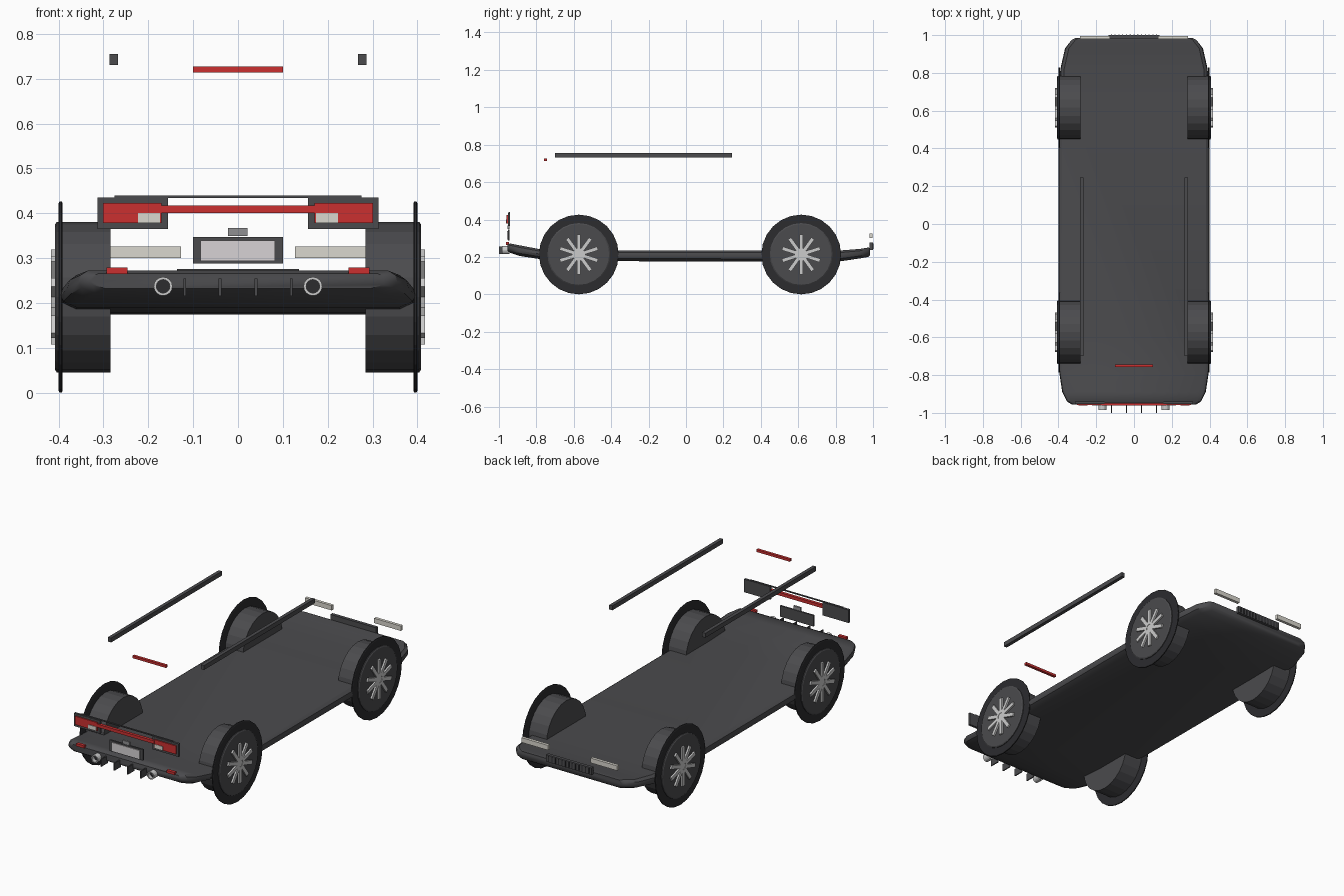
import bpy, bmesh, math
from mathutils import Matrix, Vector

if "Cube" in bpy.data.objects:
    bpy.data.objects.remove(bpy.data.objects["Cube"])


def mat(name, rgb):
    m = bpy.data.materials.new(name)
    m.diffuse_color = (*rgb, 1)
    m.use_nodes = True
    m.node_tree.nodes["Principled BSDF"].inputs["Base Color"].default_value = m.diffuse_color
    return m


DARK = mat("dark_trim", (0.07, 0.07, 0.075))
BLACK = mat("rubber", (0.025, 0.025, 0.028))
RED = mat("red_lens", (0.6, 0.03, 0.03))
CLEAR = mat("clear_lens", (0.7, 0.68, 0.62))
PLATE = mat("plate_white", (0.68, 0.65, 0.66))
SILVER = mat("silver", (0.6, 0.6, 0.63))
GREY = mat("mid_grey", (0.28, 0.28, 0.29))


def finish(name, bm, material, smooth=None):
    bmesh.ops.recalc_face_normals(bm, faces=bm.faces)
    me = bpy.data.meshes.new(name)
    bm.to_mesh(me)
    bm.free()
    me.materials.append(material)
    ob = bpy.data.objects.new(name, me)
    bpy.context.collection.objects.link(ob)
    if smooth:
        bpy.ops.object.select_all(action='DESELECT')
        ob.select_set(True)
        bpy.context.view_layer.objects.active = ob
        bpy.ops.object.shade_smooth_by_angle(angle=math.radians(smooth))
    return ob


def box(name, x, y, z, material):
    bm = bmesh.new()
    lo, hi = Vector((x[0], y[0], z[0])), Vector((x[1], y[1], z[1]))
    size = Matrix.Diagonal((*(hi - lo), 1))
    bmesh.ops.create_cube(bm, size=1, matrix=Matrix.Translation((lo + hi) / 2) @ size)
    return finish(name, bm, material)


def pair(name, x, y, z, material):
    for s, side in ((-1, "left"), (1, "right")):
        box(f"{name}_{side}", sorted((s * x[0], s * x[1])), y, z, material)


def lathe(name, profile, origin, axis, material, n=24, closed=False):
    """Revolve (distance along axis, radius) points about an axis."""
    bm = bmesh.new()
    rot = Vector((0, 0, 1)).rotation_difference(Vector(axis)).to_matrix()
    rings = []
    for d, r in profile:
        rings.append([bm.verts.new(Vector(origin) + rot @ Vector(
            (r * math.cos(2 * math.pi * i / n), r * math.sin(2 * math.pi * i / n), d)))
            for i in range(n)])
    for a, b in zip(rings, rings[1:] + (rings[:1] if closed else [])):
        for i in range(n):
            bm.faces.new((a[i], a[(i + 1) % n], b[(i + 1) % n], b[i]))
    if not closed:
        bm.faces.new(rings[0])
        bm.faces.new(rings[-1])
    return finish(name, bm, material)


# Underbody pan, lofted along y: (y, half width, bottom z, top z)
sections = [(-0.955, 0.33, 0.232, 0.266), (-0.94, 0.355, 0.222, 0.272),
            (-0.89, 0.38, 0.205, 0.262), (-0.79, 0.395, 0.19, 0.243),
            (-0.60, 0.40, 0.178, 0.236), (0.60, 0.40, 0.174, 0.234),
            (0.82, 0.39, 0.176, 0.234), (0.93, 0.365, 0.192, 0.243),
            (0.975, 0.33, 0.2, 0.25), (0.985, 0.31, 0.21, 0.247)]
bm = bmesh.new()
loops = []
for y, w, zb, zt in sections:
    h = zt - zb
    half = [(w - 0.035, zb), (w - 0.006, zb + 0.25 * h), (w, zb + 0.5 * h),
            (w - 0.004, zb + 0.8 * h), (w - 0.02, zt)]
    pts = half + [(-x, z) for x, z in reversed(half)]
    loops.append([bm.verts.new((x, y, z)) for x, z in pts])
for a, b in zip(loops, loops[1:]):
    for i in range(len(a)):
        j = (i + 1) % len(a)
        bm.faces.new((a[i], a[j], b[j], b[i]))
bm.faces.new(loops[0])
bm.faces.new(loops[-1])
finish("underbody", bm, DARK, 35)

# Wheels: wide drum, thin outer tyre disc, rim with ten spokes
for end, y in (("rear", -0.573), ("front", 0.616)):
    for s, side in ((-1, "left"), (1, "right")):
        tag, c, ax = f"{end}_{side}", (0, y, 0.213), (s, 0, 0)
        lathe("wheel_drum_" + tag, [(0.284, 0.168), (0.404, 0.168), (0.408, 0.162)], c, ax, DARK)
        lathe("tyre_" + tag, [(0.391, 0.209), (0.393, 0.213), (0.398, 0.213), (0.4, 0.209)],
              c, ax, BLACK)
        lathe("hub_" + tag, [(0.405, 0.022), (0.415, 0.02)], c, ax, SILVER, 12)
        bm = bmesh.new()
        for k in range(10):
            m = (Matrix.Translation((s * 0.411, y, 0.213))
                 @ Matrix.Rotation(k * math.pi / 5, 4, 'X')
                 @ Matrix.Translation((0, 0, 0.062)) @ Matrix.Diagonal((0.012, 0.02, 0.088, 1)))
            bmesh.ops.create_cube(bm, size=1, matrix=m)
        finish("spokes_" + tag, bm, SILVER)

# Roof rails and high brake light
pair("roof_rail", (0.268, 0.287), (-0.70, 0.245), (0.731, 0.755), DARK)
box("high_brake_light", (-0.1, 0.1), (-0.758, -0.743), (0.714, 0.727), RED)

# Tail lights with joining strip
pair("tail_light_housing", (0.156, 0.313), (-0.953, -0.940), (0.365, 0.435), DARK)
pair("tail_light_lens", (0.17, 0.301), (-0.959, -0.950), (0.378, 0.423), RED)
pair("reverse_light", (0.174, 0.223), (-0.962, -0.952), (0.378, 0.4), CLEAR)
box("tail_light_strip", (-0.172, 0.172), (-0.961, -0.945), (0.4, 0.417), RED)
box("tailgate_trim", (-0.275, 0.275), (-0.950, -0.942), (0.434, 0.439), DARK)

# Number plate and latch
box("plate_frame", (-0.1, 0.1), (-0.953, -0.944), (0.288, 0.347), DARK)
box("plate", (-0.084, 0.083), (-0.957, -0.950), (0.293, 0.339), PLATE)
box("tailgate_latch", (-0.022, 0.021), (-0.955, -0.945), (0.349, 0.367), GREY)

# Rear bumper: reflectors, fins, exhaust tips
pair("reflector", (0.246, 0.293), (-0.962, -0.945), (0.265, 0.279), RED)
for i, x in enumerate((-0.119, -0.04, 0.04, 0.119)):
    box(f"diffuser_fin_{i + 1}", (x - 0.003, x + 0.003), (-1.0, -0.945), (0.215, 0.255), DARK)
for s, side in ((-1, "left"), (1, "right")):
    c = (s * 0.167, 0, 0.237)
    lathe("exhaust_tip_" + side, [(0.945, 0.021), (0.985, 0.021), (0.985, 0.015), (0.945, 0.015)],
          c, (0, -1, 0), SILVER, 16, True)
    lathe("exhaust_inner_" + side, [(0.945, 0.0155), (0.965, 0.0155)], c, (0, -1, 0), BLACK, 16)

# Front lights and grille
pair("front_light", (0.127, 0.286), (0.980, 0.996), (0.3, 0.326), CLEAR)
box("front_grille", (-0.136, 0.136), (0.982, 1.0), (0.238, 0.276), DARK)
for i in range(13):
    x = -0.12 + i * 0.02
    box(f"grille_bar_{i + 1}", (x - 0.003, x + 0.003), (0.99, 1.002), (0.242, 0.272), BLACK)
